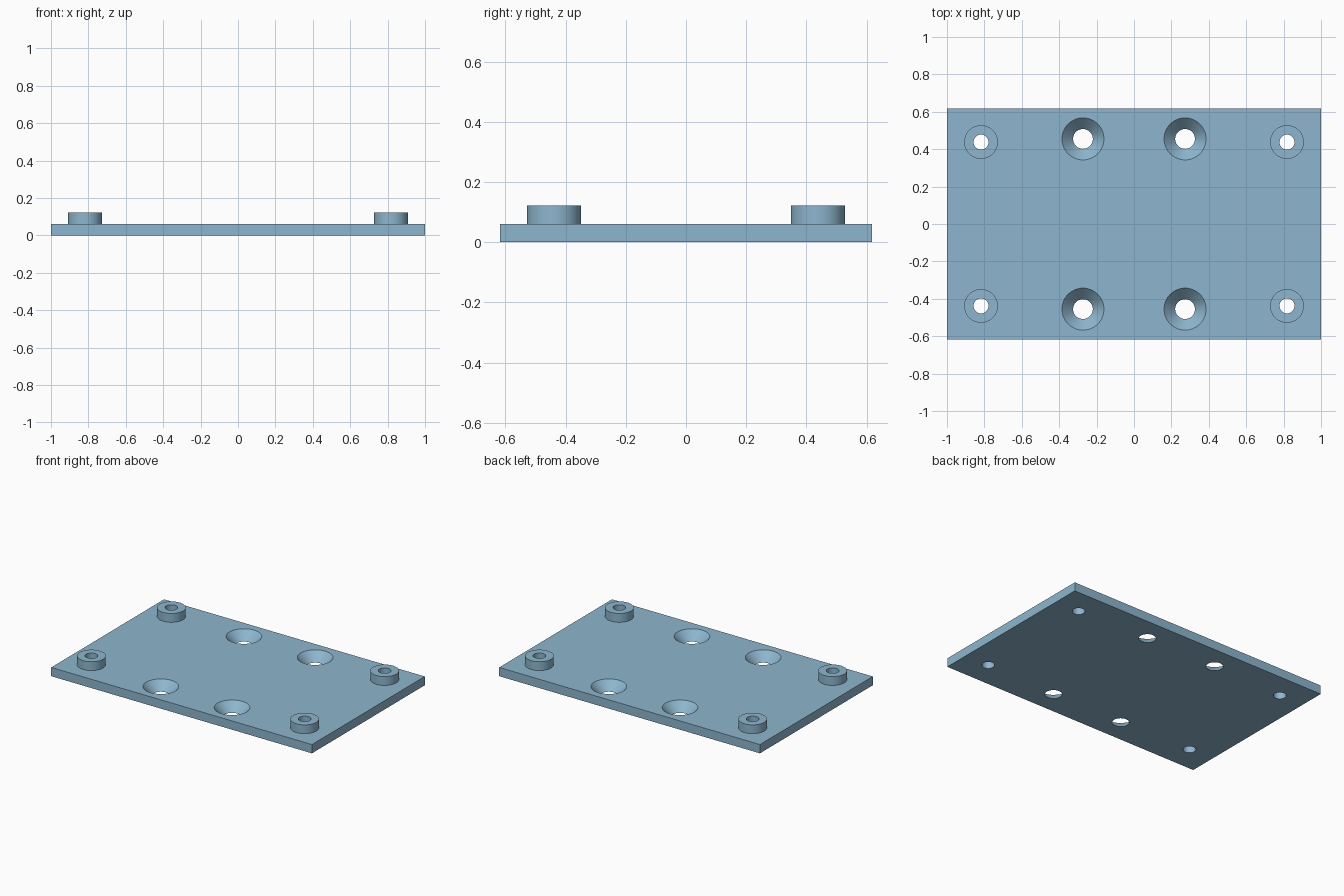
import bpy, bmesh, math
from mathutils import Matrix, Vector

if "Cube" in bpy.data.objects:
    bpy.data.objects.remove(bpy.data.objects["Cube"])

T = 0.061          # plate thickness
TOP = 0.122        # standoff top
HALF_Y = 0.618
SEG = 64
CORNERS = [(sx, sy) for sx in (-1, 1) for sy in (-1, 1)]
STANDOFFS = [(sx * 0.818, sy * 0.438) for sx, sy in CORNERS]
SINKS = [(sx * 0.273, sy * 0.455) for sx, sy in CORNERS]

steel = bpy.data.materials.new("steel_blue")
steel.diffuse_color = (0.27, 0.47, 0.62, 1)
steel.use_nodes = True
steel.node_tree.nodes["Principled BSDF"].inputs["Base Color"].default_value = steel.diffuse_color


def add_object(name, bm):
    bmesh.ops.recalc_face_normals(bm, faces=bm.faces)
    mesh = bpy.data.meshes.new(name)
    bm.to_mesh(mesh)
    bm.free()
    mesh.materials.append(steel)
    obj = bpy.data.objects.new(name, mesh)
    bpy.context.collection.objects.link(obj)
    return obj


def select_only(obj):
    bpy.ops.object.select_all(action='DESELECT')
    obj.select_set(True)
    bpy.context.view_layer.objects.active = obj


def add_cone(bm, x, y, r_low, r_high, z_low, z_high):
    bmesh.ops.create_cone(bm, cap_ends=True, segments=SEG, radius1=r_low, radius2=r_high,
                          depth=z_high - z_low,
                          matrix=Matrix.Translation((x, y, (z_low + z_high) / 2)))


# Base plate
bm = bmesh.new()
bmesh.ops.create_cube(bm, size=1, matrix=Matrix.Translation((0, 0, T / 2))
                      @ Matrix.Diagonal((2, 2 * HALF_Y, T, 1)))
plate = add_object("base_plate", bm)

# Cutter: screw holes and full-depth countersinks, overshooting both faces
bm = bmesh.new()
for x, y in STANDOFFS:
    add_cone(bm, x, y, 0.04, 0.04, -0.02, T + 0.02)
for x, y in SINKS:
    add_cone(bm, x, y, 0.043, 0.122, -0.01, T + 0.01)
cutter = add_object("hole_cutter", bm)
cutter.hide_render = True

cut = plate.modifiers.new("holes", 'BOOLEAN')
cut.operation = 'DIFFERENCE'
cut.solver = 'EXACT'
cut.object = cutter
select_only(plate)
bpy.ops.object.modifier_apply(modifier=cut.name)
bpy.data.objects.remove(cutter)
bpy.ops.object.shade_smooth_by_angle(angle=math.radians(30))

# Standoff rings: a revolved wall profile, open where it meets the plate
for i, (x, y) in enumerate(STANDOFFS):
    bm = bmesh.new()
    profile = [(0.09, T), (0.09, TOP), (0.04, TOP), (0.04, T)]
    verts = [bm.verts.new((r, 0, z)) for r, z in profile]
    edges = [bm.edges.new(pair) for pair in zip(verts, verts[1:])]
    bmesh.ops.spin(bm, geom=verts + edges, cent=(0, 0, 0), axis=(0, 0, 1),
                   angle=math.tau, steps=SEG, use_merge=True)
    bmesh.ops.remove_doubles(bm, verts=bm.verts, dist=1e-5)
    bmesh.ops.translate(bm, verts=bm.verts, vec=Vector((x, y, 0)))
    ring = add_object(f"standoff_{i + 1}", bm)
    # Top annulus must face up
    if any(p.normal.z < -0.5 for p in ring.data.polygons):
        ring.data.flip_normals()
    select_only(ring)
    bpy.ops.object.shade_smooth_by_angle(angle=math.radians(30))
